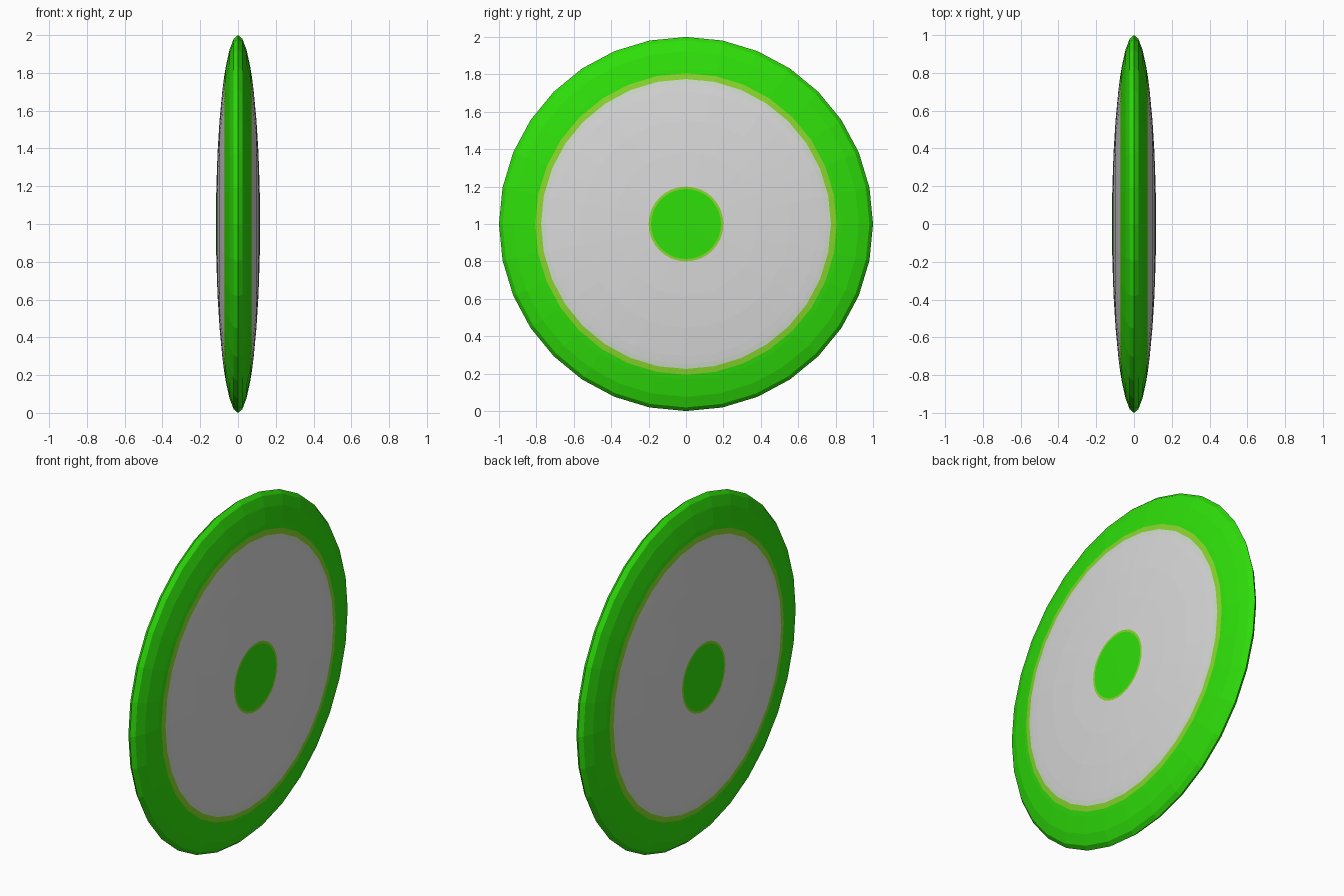
import bpy, bmesh, math
from mathutils import Vector

if "Cube" in bpy.data.objects:
    bpy.data.objects.remove(bpy.data.objects["Cube"])

SIDES = 32
HALF = 0.117  # half thickness of the lens-shaped disc


def material(name, rgb):
    m = bpy.data.materials.new(name)
    m.diffuse_color = (*[(c / 255) ** 2.2 for c in rgb], 1)
    m.use_nodes = True
    m.node_tree.nodes["Principled BSDF"].inputs["Base Color"].default_value = m.diffuse_color
    return m


mats = [material("bright_green", (50, 222, 18)),
        material("light_grey", (216, 216, 216)),
        material("olive_green", (136, 214, 48)),
        material("pale_green_grey", (208, 218, 204))]

# Profile radii from the rim inwards: sphere rings plus the painted borders
radii = sorted([math.sin(math.radians(11.25 * k)) for k in range(2, 9)]
               + [0.187, 0.2, 0.75, 0.775, 0.806], reverse=True)


def paint(r):
    """Colour slot for a distance from the axle."""
    if r < 0.187:
        return 0
    if r < 0.2:
        return 2
    if r < 0.75:
        return 1
    if r < 0.775:
        return 3
    return 2 if r < 0.806 else 0


def ring(bm, r, side):
    x = side * HALF * math.sqrt(max(0, 1 - r * r))
    return [bm.verts.new((x, r * math.sin(a), 1 + r * math.cos(a)))
            for a in (2 * math.pi * i / SIDES for i in range(SIDES))]


# Lens-shaped disc, both faces sharing the rim
bm = bmesh.new()
rim = ring(bm, 1, 1)
for side in (1, -1):
    outer, r_out = rim, 1.0
    for r in radii[1:]:
        inner = ring(bm, r, side)
        for i in range(SIDES):
            j = (i + 1) % SIDES
            f = bm.faces.new((outer[i], outer[j], inner[j], inner[i]))
            f.material_index = paint((r + r_out) / 2)
        outer, r_out = inner, r
    # hub dot
    tip = bm.verts.new((side * HALF, 0, 1))
    for i in range(SIDES):
        bm.faces.new((outer[i], outer[(i + 1) % SIDES], tip)).material_index = 0
bmesh.ops.recalc_face_normals(bm, faces=bm.faces)

me = bpy.data.meshes.new("disc")
bm.to_mesh(me)
bm.free()
for m in mats:
    me.materials.append(m)
bpy.context.collection.objects.link(bpy.data.objects.new("disc", me))
